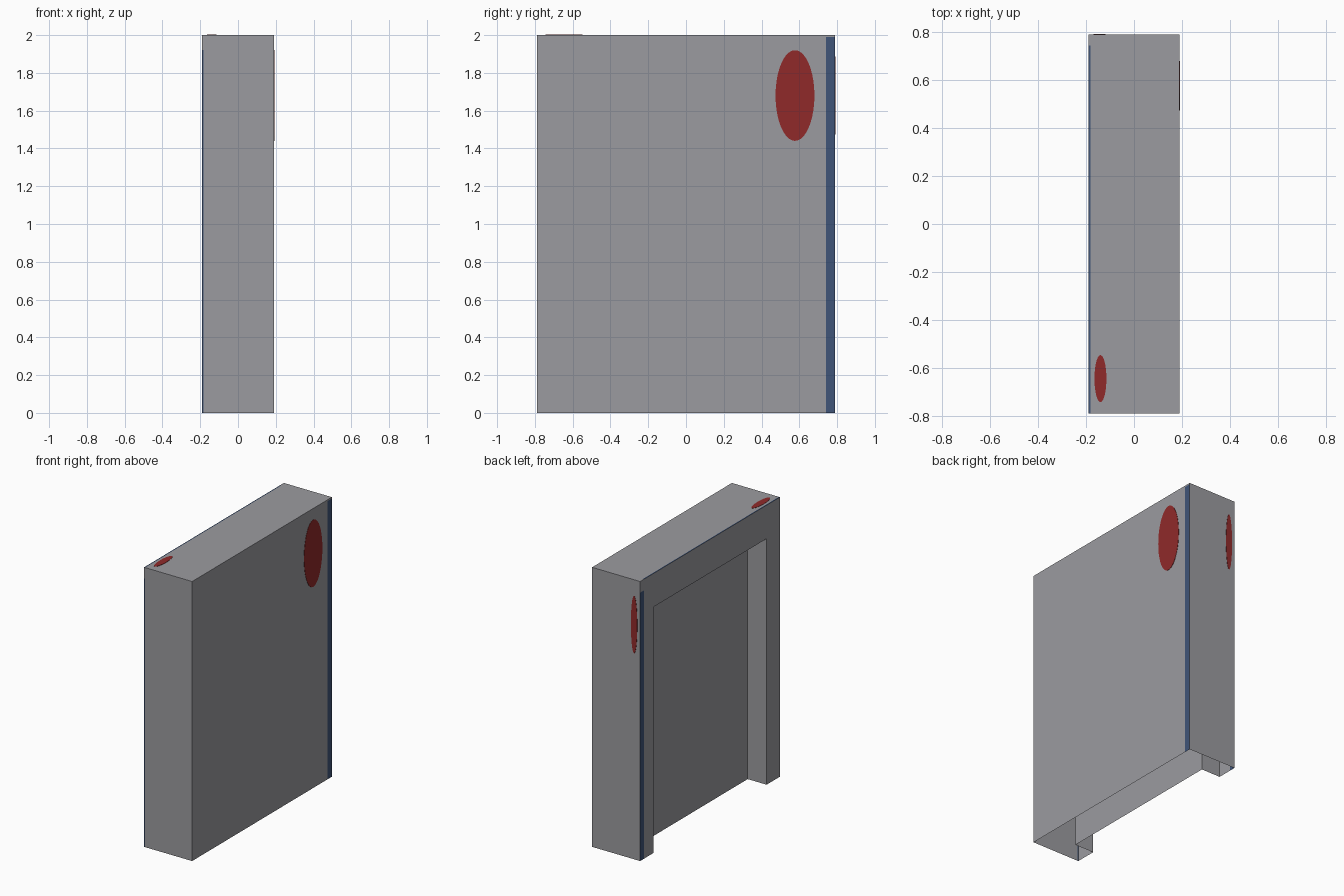
import bpy, bmesh, math
from mathutils import Vector, Matrix

if "Cube" in bpy.data.objects:
    bpy.data.objects.remove(bpy.data.objects["Cube"])

HX, HY, H = 0.19, 0.79, 2.0          # half depth, half width, height
REC_Y, REC_Z, REC_D = 0.64, 1.76, 0.15


def material(name, rgb):
    m = bpy.data.materials.new(name)
    m.diffuse_color = (*rgb, 1)
    m.use_nodes = True
    m.node_tree.nodes["Principled BSDF"].inputs["Base Color"].default_value = m.diffuse_color
    return m


grey = material("grey_paint", (0.33, 0.33, 0.35))
blue = material("blue_trim", (0.05, 0.09, 0.19))
red = material("red_spot", (0.28, 0.023, 0.023))


def add_object(name, bm, mats):
    me = bpy.data.meshes.new(name)
    bm.to_mesh(me)
    bm.free()
    for m in mats:
        me.materials.append(m)
    ob = bpy.data.objects.new(name, me)
    bpy.context.collection.objects.link(ob)
    return ob


def facing(bm, axis, value, test=lambda c: True):
    """Faces lying in the plane axis = value whose centre passes the test."""
    return [f for f in bm.faces
            if all(abs(v.co[axis] - value) < 1e-5 for v in f.verts)
            and test(f.calc_center_median())]


def cut(bm, faces, axis, value):
    geom = set(faces)
    for f in faces:
        geom.update(f.edges)
        geom.update(f.verts)
    co, no = Vector(), Vector()
    co[axis], no[axis] = value, 1
    bmesh.ops.bisect_plane(bm, geom=list(geom), plane_co=co, plane_no=no, dist=1e-6)


# Frame shell, open underneath
bm = bmesh.new()
bmesh.ops.create_cube(bm, size=1, matrix=Matrix.Translation((0, 0, H / 2))
                      @ Matrix.Diagonal((2 * HX, 2 * HY, H, 1)))
bmesh.ops.delete(bm, geom=facing(bm, 2, 0), context='FACES_ONLY')

# Doorway recess pushed into the -x side
for y in (-REC_Y, REC_Y):
    cut(bm, facing(bm, 0, -HX), 1, y)
mid = lambda c: abs(c.y) < REC_Y - 0.01
cut(bm, facing(bm, 0, -HX, mid), 2, REC_Z)
opening = facing(bm, 0, -HX, lambda c: mid(c) and c.z < REC_Z)
ext = bmesh.ops.extrude_face_region(bm, geom=opening)
bmesh.ops.translate(bm, vec=(REC_D, 0, 0),
                    verts=[g for g in ext['geom'] if isinstance(g, bmesh.types.BMVert)])
opening = [f for f in opening if f.is_valid]
bmesh.ops.delete(bm, geom=opening + facing(bm, 2, 0), context='FACES')

# Blue edge trims, cut into the faces: (plane, edge cut, end cut)
TRIMS = [
    (0, HX, 1, 0.74, 1, 2, 1.99),
    (0, -HX, 1, 0.745, 1, 2, 1.92),
    (1, -HY, 0, -0.182, -1, 2, 1.92),
    (2, H, 0, -0.182, -1, 1, 0.745),
]
for axis, value, e_axis, edge, side, end_axis, end in TRIMS:
    if axis == 0 and value < 0:
        cut(bm, facing(bm, axis, value, lambda c: c.y > REC_Y), e_axis, edge)
    else:
        cut(bm, facing(bm, axis, value), e_axis, edge)
    strip = lambda c: (c[e_axis] - edge) * side > 0
    cut(bm, facing(bm, axis, value, strip), end_axis, end)
    for f in facing(bm, axis, value, lambda c: strip(c) and c[end_axis] < end):
        f.material_index = 1
bmesh.ops.recalc_face_normals(bm, faces=bm.faces)
add_object("doorway_frame", bm, [grey, blue])


# Red oval spots as thin plates
def spot(name, centre, rot, r1, r2):
    bm = bmesh.new()
    bmesh.ops.create_cone(bm, cap_ends=True, segments=40, radius1=1, radius2=1, depth=0.004)
    bm.transform(Matrix.Translation(centre) @ rot @ Matrix.Diagonal((r1, r2, 1, 1)))
    add_object(name, bm, [red])


turn = math.pi / 2
spot("side_spot", (HX, 0.577, 1.68), Matrix.Rotation(turn, 4, 'Y'), 0.24, 0.103)
spot("back_spot", (-0.143, HY, 1.68), Matrix.Rotation(turn, 4, 'X'), 0.025, 0.206)
spot("top_spot", (-0.14, -0.645, H), Matrix.Identity(4), 0.025, 0.098)
